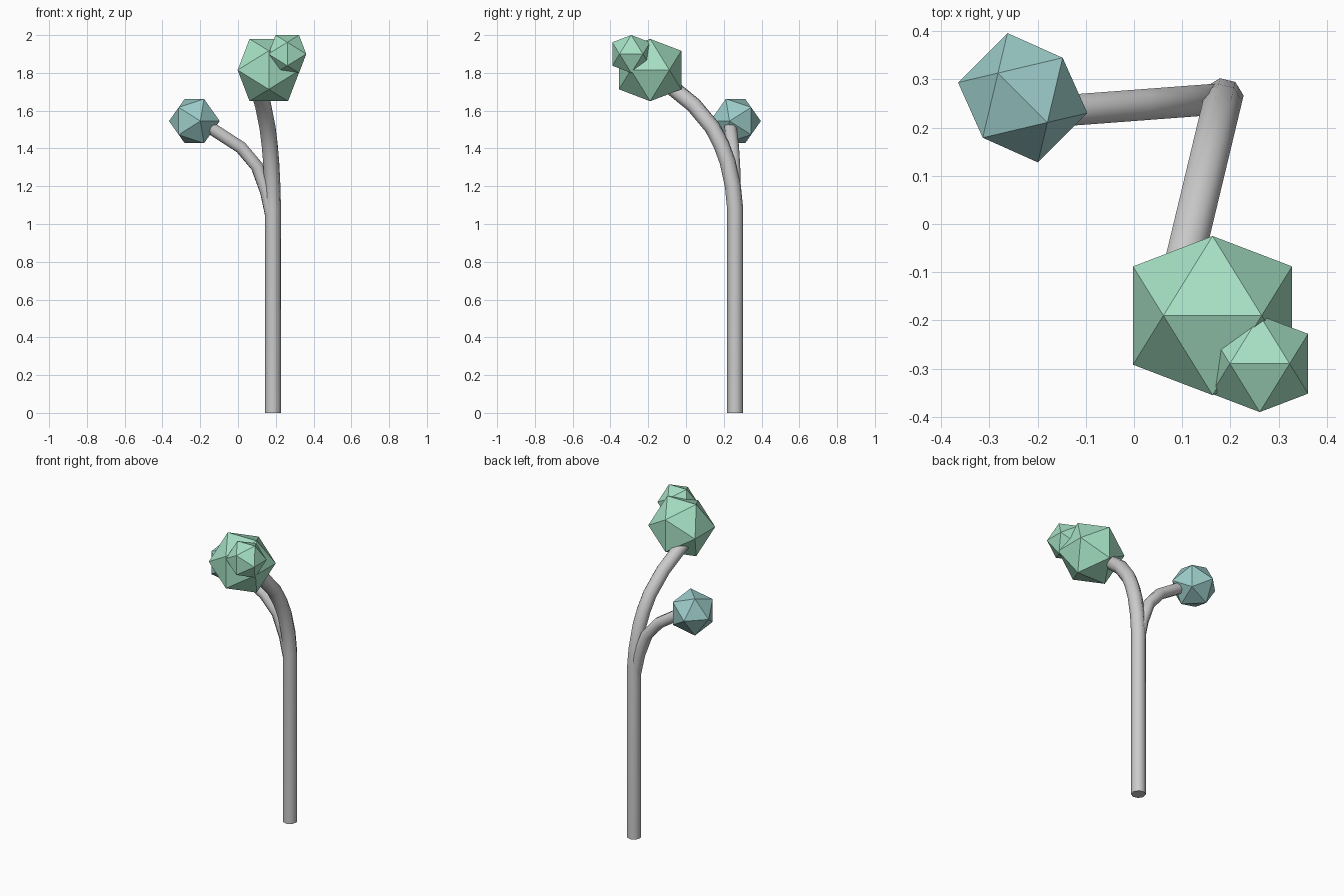
import bpy, bmesh, math
from mathutils import Vector, Matrix

if "Cube" in bpy.data.objects:
    bpy.data.objects.remove(bpy.data.objects["Cube"])


def make_object(name, bm, material=None):
    bmesh.ops.recalc_face_normals(bm, faces=bm.faces)
    mesh = bpy.data.meshes.new(name)
    bm.to_mesh(mesh)
    bm.free()
    obj = bpy.data.objects.new(name, mesh)
    bpy.context.collection.objects.link(obj)
    if material:
        mesh.materials.append(material)
    return obj


def make_material(name, colour):
    mat = bpy.data.materials.new(name)
    mat.diffuse_color = (*colour, 1)
    mat.use_nodes = True
    mat.node_tree.nodes["Principled BSDF"].inputs["Base Color"].default_value = mat.diffuse_color
    return mat


def tube(name, base, heading, path, radius, sides=8):
    """Capped tube bending in one vertical plane; path = (distance, height)."""
    out = Vector((heading[0], heading[1], 0)).normalized()
    side = Vector((-out.y, out.x, 0))
    up = Vector((0, 0, 1))
    pts = [Vector((base[0], base[1], 0)) + out * d + up * z for d, z in path]
    bm = bmesh.new()
    rings = []
    for i, p in enumerate(pts):
        a = (p - pts[i - 1]).normalized() if i else (pts[1] - p).normalized()
        b = (pts[i + 1] - p).normalized() if i < len(pts) - 1 else a
        tangent = (a + b).normalized()
        normal = side.cross(tangent)
        ring = []
        for k in range(sides):
            t = 2 * math.pi * (k + 0.5) / sides
            ring.append(bm.verts.new(p + (normal * math.cos(t) + side * math.sin(t)) * radius))
        rings.append(ring)
    for r0, r1 in zip(rings, rings[1:]):
        for k in range(sides):
            n = (k + 1) % sides
            bm.faces.new((r0[k], r0[n], r1[n], r1[k]))
    bm.faces.new(rings[0])
    bm.faces.new(rings[-1])
    obj = make_object(name, bm)
    # smooth sides, flat end caps
    for f in obj.data.polygons:
        f.use_smooth = len(f.vertices) == 4


def leaf_ball(name, centre, half_edge, material, turn=0):
    """Icosahedron resting on an edge, from three golden rectangles."""
    s, g = half_edge, half_edge * (1 + math.sqrt(5)) / 2
    bm = bmesh.new()
    for a in (-s, s):
        for b in (-g, g):
            for co in ((a, 0, b), (b, a, 0), (0, b, a)):
                bm.verts.new(co)
    bmesh.ops.convex_hull(bm, input=bm.verts)
    bm.transform(Matrix.Translation(centre) @ Matrix.Rotation(math.radians(turn), 4, 'Z'))
    make_object(name, bm, material)


green = make_material("leaf_green", (0.38, 0.75, 0.55))
teal = make_material("leaf_teal", (0.33, 0.60, 0.58))

# Trunk that bends forward into the main bough
tube("trunk", (0.185, 0.26), (-0.24, -1),
     [(0, 0), (0, 1.08), (0.012, 1.2), (0.041, 1.33), (0.075, 1.42), (0.123, 1.51),
      (0.226, 1.63), (0.34, 1.72), (0.39, 1.76)], 0.043)

# Thinner side branch leaving the trunk to the left
tube("side_branch", (0.185, 0.26), (-1, -0.075),
     [(0, 0.9), (0.005, 1.03), (0.035, 1.17), (0.085, 1.305), (0.17, 1.405),
      (0.325, 1.505), (0.37, 1.53)], 0.035)

# Faceted foliage
leaf_ball("main_foliage", (0.163, -0.19, 1.815), 0.102, green)
leaf_ball("small_foliage", (0.261, -0.29, 1.9), 0.062, green)
leaf_ball("side_foliage", (-0.231, 0.262, 1.545), 0.0725, teal, -45)
